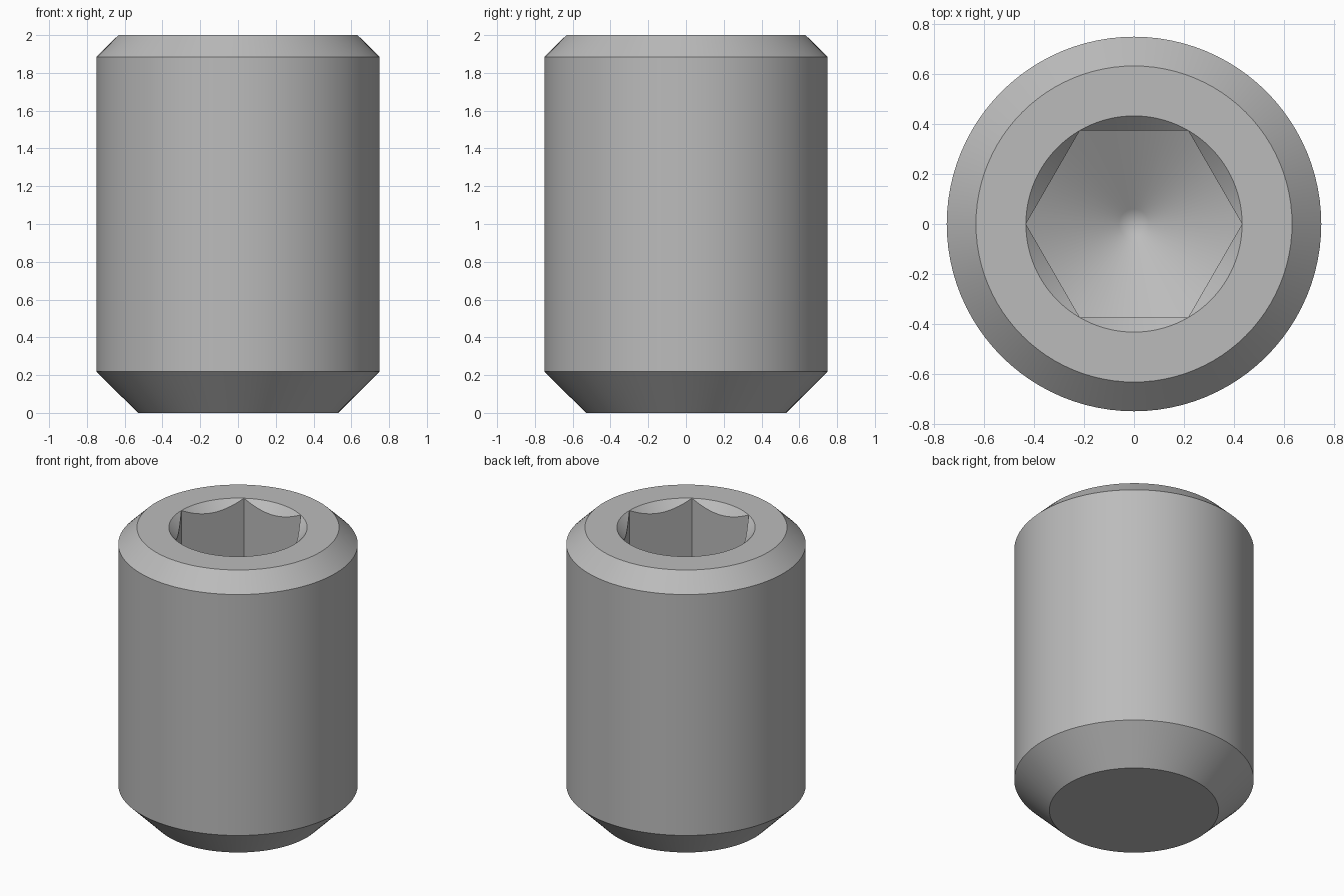
import bpy, bmesh
from math import pi, cos, sin, tan, radians

cube = bpy.data.objects.get("Cube")
if cube:
    bpy.data.objects.remove(cube, do_unlink=True)

SIDES = 96                      # multiple of six, so hex corners fall on vertices
RADIUS, HEIGHT = 0.75, 2.0
FLAT = 0.375                    # half the hex width across flats
CORNER = FLAT / cos(pi / 6)
SOCKET_DEPTH = 0.875
DRILL = tan(radians(30))        # slope of the drilled socket floor


def hex_radius(a):
    return FLAT / cos((a % (pi / 3)) - pi / 6)


def circle(radius, z):
    return lambda a: (radius, z)


def sink_edge(a):
    # 45 degree countersink meeting the hex walls
    r = hex_radius(a)
    return r, HEIGHT - (CORNER - r)


def floor_z(r):
    return HEIGHT - SOCKET_DEPTH - (CORNER - r) * DRILL


def floor_edge(a):
    r = hex_radius(a)
    return r, floor_z(r)


# Cross-section, from the underside up the outside and down into the socket
section = [
    circle(0.53, 0), circle(RADIUS, 0.22),
    circle(RADIUS, 1.885), circle(0.633, HEIGHT),
    circle(CORNER, HEIGHT), sink_edge, floor_edge,
    circle(0.06, floor_z(0.06)),
]

bm = bmesh.new()
angles = [2 * pi * i / SIDES for i in range(SIDES)]
rings = []
for ring in section:
    verts = []
    for a in angles:
        r, z = ring(a)
        verts.append(bm.verts.new((r * cos(a), r * sin(a), z)))
    rings.append(verts)

for low, high in zip(rings, rings[1:]):
    for i in range(SIDES):
        j = (i + 1) % SIDES
        bm.faces.new((low[i], low[j], high[j], high[i]))

# Flat underside and drill tip
bm.faces.new(rings[0][::-1])
tip = bm.verts.new((0, 0, floor_z(0)))
for i in range(SIDES):
    bm.faces.new((rings[-1][i], rings[-1][(i + 1) % SIDES], tip))

# Corners of the countersink touch the rim
bmesh.ops.remove_doubles(bm, verts=bm.verts, dist=0.0001)
bmesh.ops.recalc_face_normals(bm, faces=bm.faces)

mesh = bpy.data.meshes.new("set_screw")
bm.to_mesh(mesh)
bm.free()
screw = bpy.data.objects.new("set_screw", mesh)
bpy.context.collection.objects.link(screw)

# Plain steel
steel = bpy.data.materials.new("steel_grey")
steel.use_nodes = True
colour = (0.5, 0.5, 0.5, 1)
steel.diffuse_color = colour
steel.node_tree.nodes["Principled BSDF"].inputs["Base Color"].default_value = colour
mesh.materials.append(steel)

# Smooth round surfaces, crisp edges
bpy.ops.object.select_all(action="DESELECT")
screw.select_set(True)
bpy.context.view_layer.objects.active = screw
bpy.ops.object.shade_smooth_by_angle(angle=radians(25))
